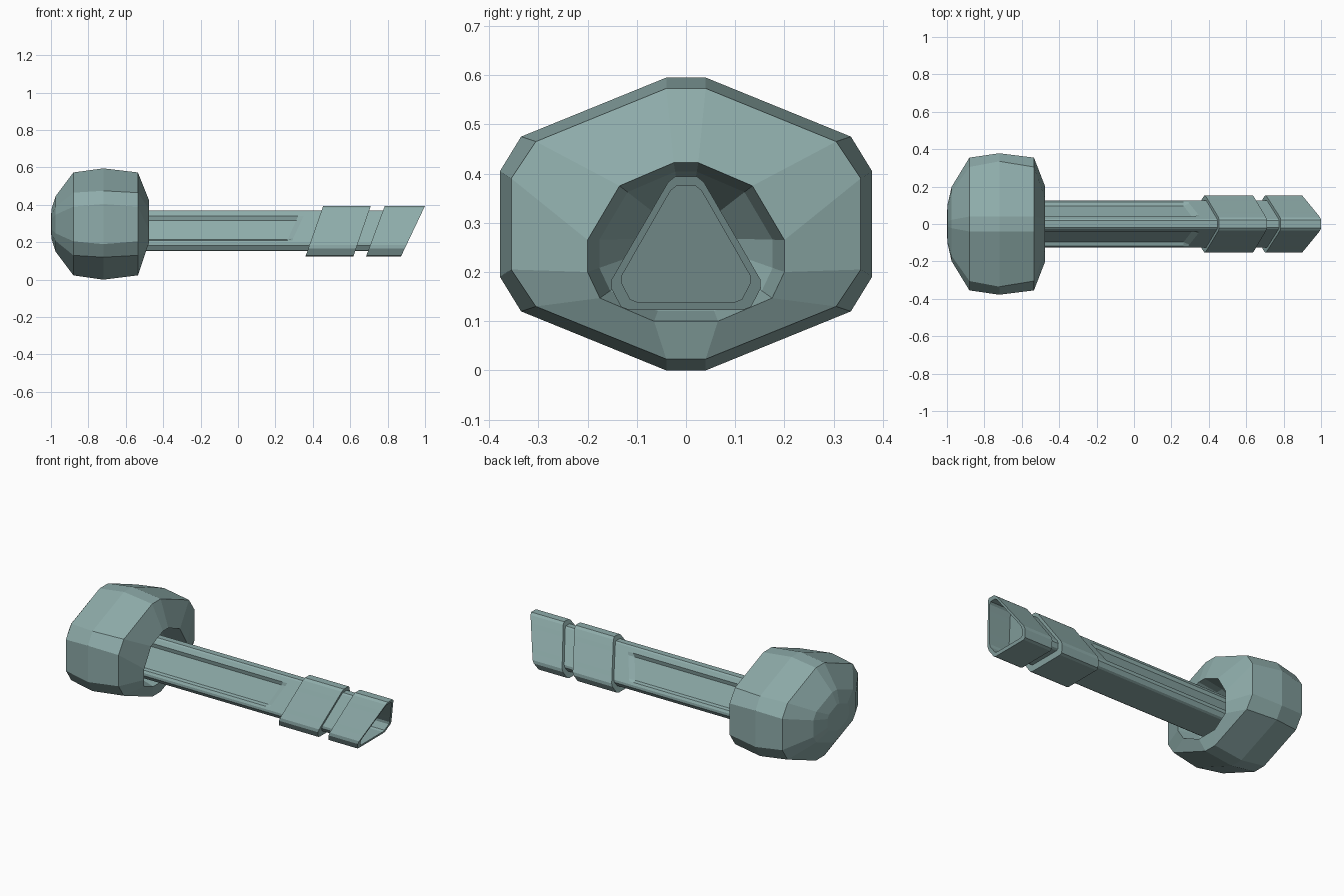
import bpy, bmesh

if "Cube" in bpy.data.objects:
    bpy.data.objects.remove(bpy.data.objects["Cube"])

# Dull grey-green finish
paint = bpy.data.materials.new("grey_green")
paint.diffuse_color = (0.27, 0.41, 0.40, 1)
paint.use_nodes = True
paint.node_tree.nodes["Principled BSDF"].inputs["Base Color"].default_value = paint.diffuse_color


def loop(half):
    # mirror a half outline (y, z) across y = 0 into a closed loop
    return half + [(-y, z) for y, z in reversed(half)]


def scaled(pts, sy, sz, cz):
    return [(y * sy, cz + (z - cz) * sz) for y, z in pts]


def loft(name, rings, start_tip=None, end_tip=None):
    # skin rings of 3D points, closing each end with a fan or a flat face
    bm = bmesh.new()
    vr = [[bm.verts.new(p) for p in r] for r in rings]
    n = len(vr[0])
    for a, b in zip(vr, vr[1:]):
        for i in range(n):
            j = (i + 1) % n
            bm.faces.new((a[i], a[j], b[j], b[i]))
    for ring, tip in ((vr[0], start_tip), (vr[-1], end_tip)):
        if tip:
            t = bm.verts.new(tip)
            for i in range(n):
                bm.faces.new((ring[i], ring[(i + 1) % n], t))
        else:
            bm.faces.new(ring)
    bmesh.ops.recalc_face_normals(bm, faces=bm.faces)
    me = bpy.data.meshes.new(name)
    bm.to_mesh(me)
    bm.free()
    me.materials.append(paint)
    ob = bpy.data.objects.new(name, me)
    bpy.context.collection.objects.link(ob)
    return ob


# Faceted hollow head
CZ = 0.2975
wide = loop([(0.04, 0.595), (0.335, 0.475), (0.378, 0.405),
             (0.378, 0.19), (0.335, 0.12), (0.04, 0.0)])
shoulder = loop([(0.04, 0.573), (0.305, 0.465), (0.355, 0.39),
                 (0.355, 0.205), (0.305, 0.13), (0.04, 0.023)])
rim = loop([(0.025, 0.422), (0.135, 0.375), (0.2, 0.265),
            (0.2, 0.2), (0.175, 0.147), (0.065, 0.1)])


def flat(pts, x):
    return [(x, y, z) for y, z in pts]


head = [flat(scaled(shoulder, 0.28, 0.28, CZ), -0.998),
        flat(scaled(shoulder, 0.56, 0.54, CZ), -0.975),
        flat(shoulder, -0.88),
        flat(wide, -0.72),
        flat(shoulder, -0.535),
        [(-0.475 - 0.35 * max(0, 0.2 - z), y, z) for y, z in rim],
        flat(scaled(rim, 0.88, 0.88, 0.27), -0.60),
        flat(scaled(rim, 0.5, 0.5, 0.27), -0.72)]
loft("hollow_head", head, (-1.0, 0, CZ), (-0.75, 0, 0.27))

# Rounded triangular handle outlines: plain, with side recess, sleeve, bore
top = [(0.018, 0.370), (0.027, 0.363)]
low = [(0.125, 0.197), (0.126, 0.182), (0.112, 0.159), (0.1, 0.153)]
edge_u, edge_l = (0.0406, 0.340), (0.1173, 0.210)
plain = loop(top + [edge_u, (0.0495, 0.325), (0.1102, 0.222), edge_l] + low)
recess = loop(top + [edge_u, (0.0365, 0.3175), (0.0972, 0.2145), edge_l] + low)
sleeve = loop([(0.022, 0.394), (0.036, 0.383), (0.056, 0.349), (0.068, 0.328),
               (0.121, 0.237), (0.133, 0.216), (0.151, 0.185),
               (0.152, 0.167), (0.132, 0.129), (0.116, 0.123)])
bore = scaled(sleeve, 0.86, 0.87, 0.249)


def slant(pts, x, s):
    # station leaning forward with height
    return [(x + s * (z - 0.125), y, z) for y, z in pts]


handle = [slant(recess, -0.72, 0), slant(recess, 0.225, 0.45),
          slant(plain, 0.25, 0.47),
          # rear sleeve
          slant(plain, 0.361, 0.35), slant(sleeve, 0.361, 0.35),
          slant(sleeve, 0.617, 0.345), slant(plain, 0.617, 0.345),
          # front sleeve with hollow slanted mouth
          slant(plain, 0.685, 0.37), slant(sleeve, 0.685, 0.37),
          slant(sleeve, 0.872, 0.475), slant(bore, 0.872, 0.475),
          slant(bore, 0.74, 0.42)]
loft("hollow_handle", handle)
